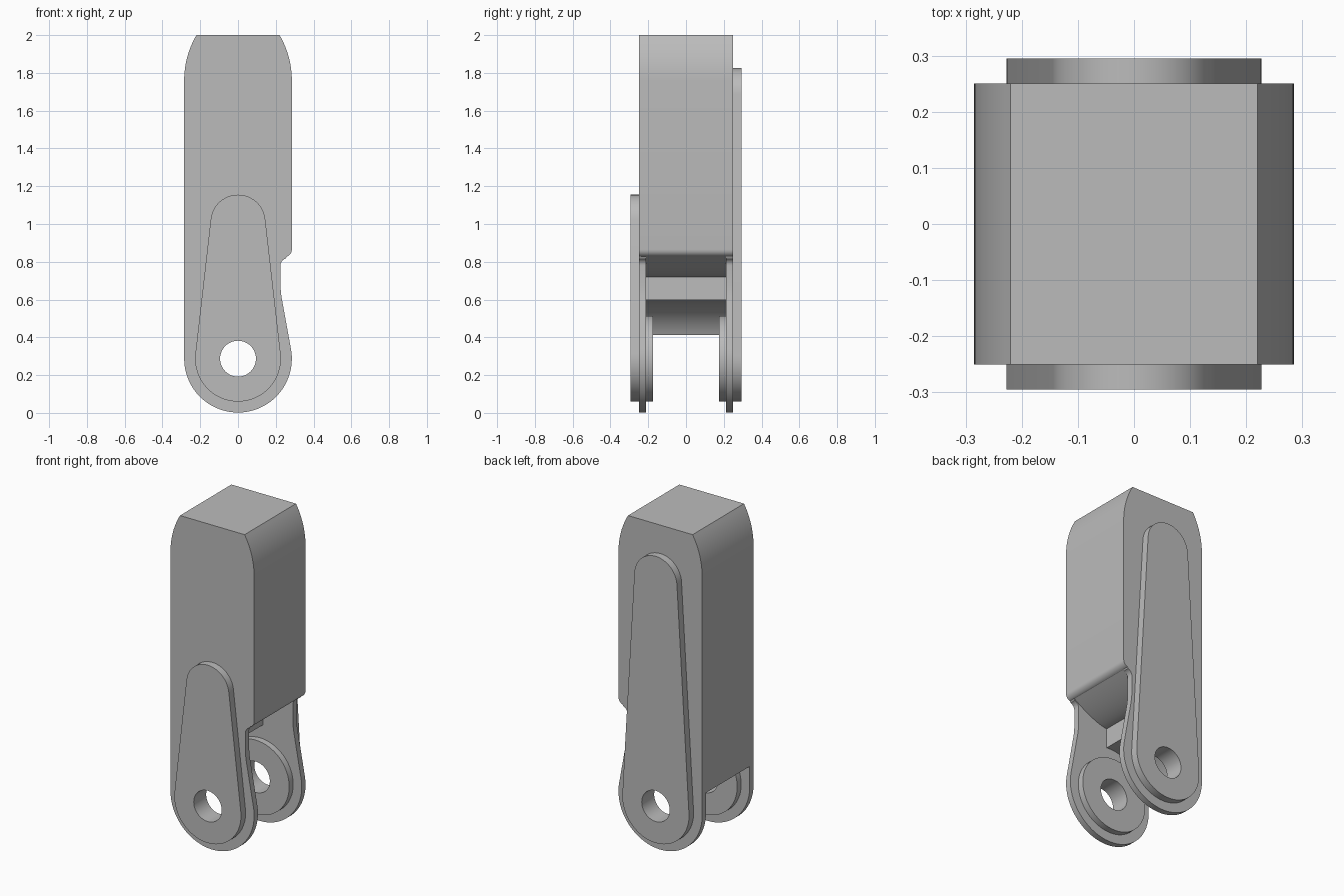
import bpy, bmesh
from math import sin, cos, pi, asin, radians

cube = bpy.data.objects.get("Cube")
if cube:
    bpy.data.objects.remove(cube, do_unlink=True)

PIVOT = 0.287      # height of the pin hole
HALF = 0.285       # half width of the link
DEPTH = 0.25       # half depth of the link
SLOT = 0.213       # half depth of the fork slot
PAD = 0.227        # radius of the pads round the hole

grey = bpy.data.materials.new("grey_metal")
grey.use_nodes = True
colour = (0.5, 0.5, 0.5, 1)
grey.diffuse_color = colour
grey.node_tree.nodes["Principled BSDF"].inputs["Base Color"].default_value = colour


def arc(x, z, r, start, end, steps):
    """Points on an arc in the xz plane, angles in radians."""
    angles = [start + (end - start) * i / steps for i in range(steps + 1)]
    return [(x + r * cos(a), z + r * sin(a)) for a in angles]


def prism(name, outline, y0, y1):
    """Extrude an xz outline from y0 to y1."""
    bm = bmesh.new()
    face = bm.faces.new([bm.verts.new((x, y0, z)) for x, z in outline])
    new = bmesh.ops.extrude_face_region(bm, geom=[face])["geom"]
    verts = [v for v in new if isinstance(v, bmesh.types.BMVert)]
    bmesh.ops.translate(bm, verts=verts, vec=(0, y1 - y0, 0))
    bmesh.ops.recalc_face_normals(bm, faces=bm.faces)
    mesh = bpy.data.meshes.new(name)
    bm.to_mesh(mesh)
    bm.free()
    mesh.materials.append(grey)
    obj = bpy.data.objects.new(name, mesh)
    bpy.context.collection.objects.link(obj)
    return obj


def select(obj):
    bpy.ops.object.select_all(action="DESELECT")
    obj.select_set(True)
    bpy.context.view_layer.objects.active = obj


def cut(obj, cutter):
    select(obj)
    mod = obj.modifiers.new("cut", "BOOLEAN")
    mod.operation = "DIFFERENCE"
    mod.solver = "EXACT"
    mod.object = cutter
    bpy.ops.object.modifier_apply(modifier=mod.name)


def tapered(top, r_top):
    """Outline round a large lower circle and a small upper one."""
    z_top = top - r_top
    a = asin((PAD - r_top) / (z_top - PIVOT))
    return (arc(0, z_top, r_top, a, pi - a, 24)
            + arc(0, PIVOT, PAD, pi - a, 2 * pi + a, 40))


# Link body: rounded foot, relieved right edge, curved shoulders
shoulder = 0.476
sweep = asin(0.24 / shoulder)
outline = arc(0, PIVOT, HALF, -pi, radians(11), 48)
outline += [(0.231, 0.61), (0.227, 0.64), (0.225, 0.67)]
outline += arc(0.265, 0.78, 0.04, pi, pi * 0.6, 6)
outline += arc(0.245, 0.865, 0.04, -pi * 0.4, 0, 6)
outline += arc(HALF - shoulder, 1.76, shoulder, 0, sweep, 12)
outline += arc(shoulder - HALF, 1.76, shoulder, pi - sweep, pi, 12)
body = prism("link_body", outline, -DEPTH, DEPTH)

# Fork slot: bulged underside, step, then a clearance arc round the pivot
under = [(0.02 + 0.235 * t, 0.72 + 0.107 * t ** 1.5)
         for t in [1 - i / 12 for i in range(13)]]
slot = [(0.4, -0.1), (0.4, under[0][1])] + under
slot += arc(0, PIVOT, 0.312, radians(86.3), radians(165), 20)
slot += [(-0.4, 0.36), (-0.4, -0.1)]
slot_cutter = prism("slot_cutter", slot, -SLOT, SLOT)
cut(body, slot_cutter)

# Raised plates outside and round pads inside the fork
round_pad = arc(0, PIVOT, PAD, 0, 2 * pi, 64)[:-1]
parts = [body,
         prism("front_plate", tapered(1.155, 0.145), -0.295, -DEPTH + 0.01),
         prism("back_plate", tapered(1.825, 0.145), DEPTH - 0.01, 0.295),
         prism("front_inner_pad", round_pad, -SLOT - 0.01, -0.174),
         prism("back_inner_pad", round_pad, 0.174, SLOT + 0.01)]

# Pin hole through every part
hole = prism("hole_cutter", arc(0, PIVOT, 0.095, 0, 2 * pi, 48)[:-1], -0.5, 0.5)
for part in parts:
    cut(part, hole)
    select(part)
    bpy.ops.object.shade_smooth_by_angle(angle=radians(25))

for cutter in (slot_cutter, hole):
    bpy.data.objects.remove(cutter, do_unlink=True)
